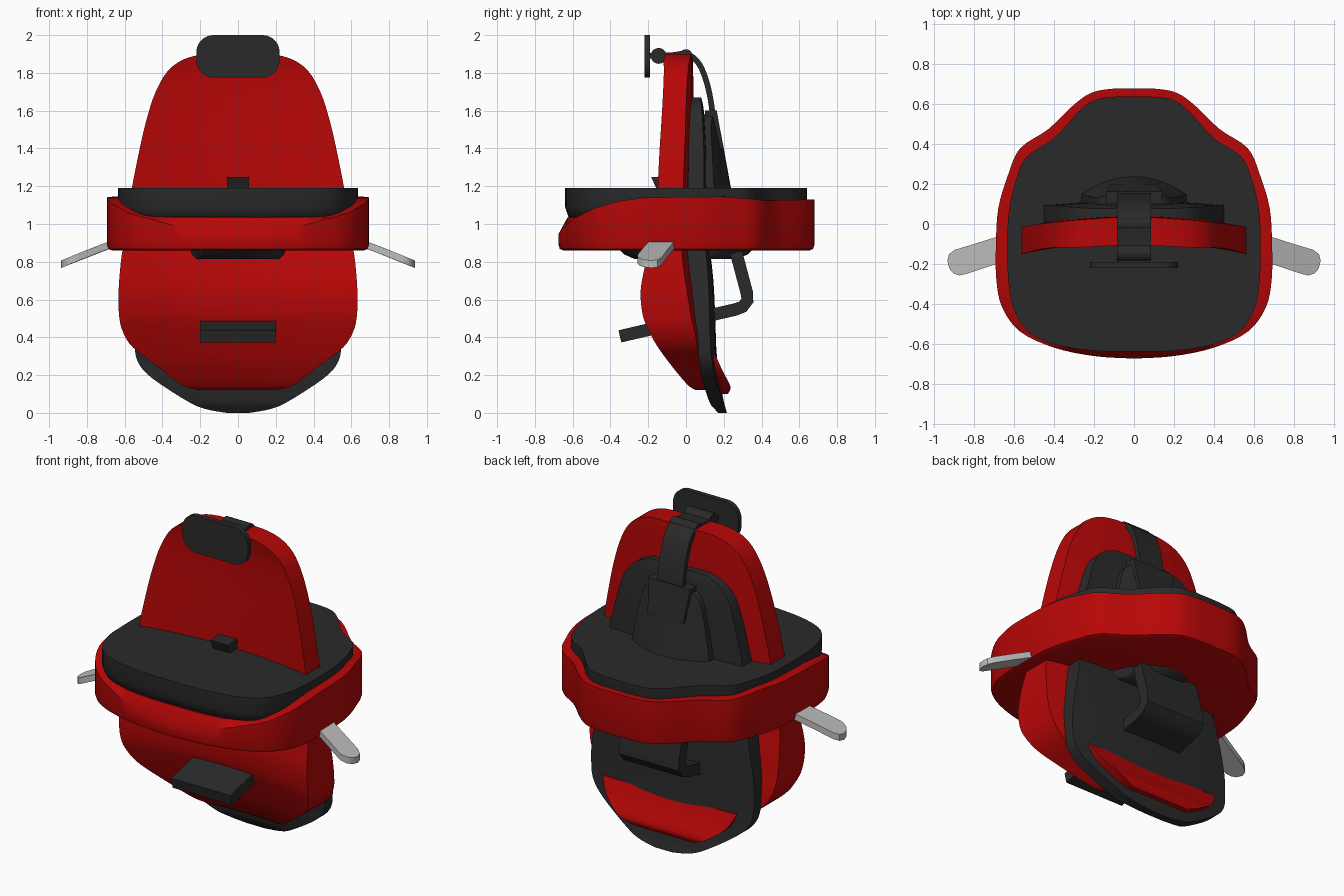
import bpy, bmesh, math
from mathutils import Vector

cube = bpy.data.objects.get("Cube")
if cube:
    bpy.data.objects.remove(cube, do_unlink=True)


def material(name, colour):
    m = bpy.data.materials.new(name)
    m.use_nodes = True
    m.diffuse_color = (*colour, 1)
    m.node_tree.nodes["Principled BSDF"].inputs["Base Color"].default_value = (*colour, 1)
    return m


RED = material("red", (0.48, 0.002, 0.002))
BLACK = material("charcoal", (0.023, 0.023, 0.023))
GREY = material("light grey", (0.5, 0.5, 0.5))


def smooth_path(points, steps=4):
    """Catmull-Rom curve through tuples of any length."""
    p = [Vector(q) for q in points]
    p = [2 * p[0] - p[1]] + p + [2 * p[-1] - p[-2]]
    out = []
    for a, b, c, d in zip(p, p[1:], p[2:], p[3:]):
        for i in range(steps):
            t = i / steps
            out.append(0.5 * (2 * b + (c - a) * t + (2 * a - 5 * b + 4 * c - d) * t ** 2
                              + (3 * b - a - 3 * c + d) * t ** 3))
    return out + [p[-2]]


def loft(name, rings, mat, angle=35):
    """Skin closed rings of equal length and cap both ends."""
    bm = bmesh.new()
    loops = [[bm.verts.new(v) for v in ring] for ring in rings]
    n = len(loops[0])
    for a, b in zip(loops, loops[1:]):
        for i in range(n):
            j = (i + 1) % n
            bm.faces.new((a[i], a[j], b[j], b[i]))
    bm.faces.new(loops[0][::-1])
    bm.faces.new(loops[-1])
    bmesh.ops.recalc_face_normals(bm, faces=bm.faces)
    mesh = bpy.data.meshes.new(name)
    bm.to_mesh(mesh)
    bm.free()
    ob = bpy.data.objects.new(name, mesh)
    bpy.context.collection.objects.link(ob)
    mesh.materials.append(mat)
    bpy.ops.object.select_all(action='DESELECT')
    ob.select_set(True)
    bpy.context.view_layer.objects.active = ob
    bpy.ops.object.shade_smooth_by_angle(angle=math.radians(angle))
    return ob


def slab(name, rows, mat, bend=0, smooth=True, columns=12):
    """Padded panel: rows of (z, half width, front y, back y), curved in plan."""
    rings = []
    for z, w, front, back in (smooth_path(rows) if smooth else rows):
        xs = [w * (2 * i / columns - 1) for i in range(columns + 1)]
        rings.append([(x, front + bend * x * x, z) for x in xs]
                     + [(x, back + bend * x * x, z) for x in reversed(xs)])
    return loft(name, rings, mat)


def ribbon(name, path, half_width, thick, mat):
    """Flat bar swept along a path of (y, z)."""
    rings = []
    for i, p in enumerate(path):
        p = Vector(p)
        prev, nxt = Vector(path[max(i - 1, 0)]), Vector(path[min(i + 1, len(path) - 1)])
        d = (nxt - prev).normalized()
        n = Vector((-d.y, d.x)) * thick / 2
        a, b = p + n, p - n
        rings.append([(-half_width, *a), (half_width, *a), (half_width, *b), (-half_width, *b)])
    return loft(name, rings, mat)


def outline(half):
    """Mirror a smoothed half outline that runs from back to front."""
    right = [tuple(p) for p in smooth_path(half)]
    return right + [(-x, y) for x, y in right[-2:0:-1]]


def rim_height(y):
    stops = [(-0.68, 0.94), (-0.65, 0.98), (-0.6, 1.025), (-0.48, 1.085), (-0.36, 1.12),
             (-0.22, 1.14), (0.2, 1.145), (0.42, 1.125), (0.7, 1.13)]
    for (a, za), (b, zb) in zip(stops, stops[1:]):
        if y <= b:
            return za + (zb - za) * (y - a) / (b - a)
    return stops[-1][1]


# Seat base and cushion share matching outlines
outer = outline([(0, .68), (.12, .677), (.22, .655), (.31, .59), (.43, .475), (.57, .38), (.63, .25),
                 (.68, .08), (.692, -.1), (.69, -.28), (.66, -.42), (.57, -.54), (.4, -.62),
                 (.2, -.662), (0, -.675)])
inner = outline([(0, .64), (.11, .637), (.2, .62), (.28, .56), (.4, .43), (.535, .34), (.585, .24),
                 (.625, .08), (.635, -.1), (.63, -.28), (.605, -.42), (.53, -.54), (.39, -.605),
                 (.2, -.635), (0, -.64)])
loft("seat_base", [
    [(x * .96, y * .96, .86) for x, y in outer],
    [(x * .99, y * .99, .868) for x, y in outer],
    [(x, y, .89) for x, y in outer],
    [(x, y, rim_height(y)) for x, y in outer],
    [(x * .98, y * .98, max(rim_height(y), 1.035)) for x, y in inner]], RED)
loft("seat_cushion", [
    [(x * .94, y * .94, 1.02) for x, y in inner],
    [(x * .975, y * .975, 1.04) for x, y in inner],
    [(x, y, 1.09) for x, y in inner],
    [(x, y, 1.19) for x, y in inner]], BLACK)

# Backrest and the shells behind it
slab("backrest", [(1.1, .572, -.09, .045), (1.2, .56, -.09, .045), (1.4, .52, -.088, .045),
                  (1.55, .485, -.085, .043), (1.69, .44, -.085, .04), (1.8, .38, -.09, .038),
                  (1.86, .31, -.1, .036), (1.89, .23, -.105, .034), (1.9, .15, -.107, .034)],
     RED, bend=-.19)
slab("back_shell", [(1.15, .46, .03, .115), (1.4, .4, .03, .11), (1.55, .35, .02, .1),
                    (1.63, .28, .02, .09), (1.67, .19, .02, .08)], BLACK, bend=-.1)
slab("back_spine", [(1.15, .27, .06, .245), (1.4, .22, .06, .2), (1.53, .18, .06, .175),
                    (1.58, .12, .06, .165)], BLACK, bend=-1.3)
slab("strap_buckle", [(1.4, .12, .1, .198), (1.6, .14, .1, .163)], BLACK, smooth=False, columns=1)
slab("seat_catch", [(1.15, .055, -.14, -.05), (1.25, .06, -.185, -.05)], BLACK,
     smooth=False, columns=1)

# Headrest, its strap and pivots
ribbon("headrest_strap", [tuple(p) for p in smooth_path(
    [(.15, 1.5), (.13, 1.66), (.1, 1.78), (.06, 1.86), (0, 1.9), (-.08, 1.893), (-.2, 1.89)])],
    .085, .03, BLACK)
for label, y, r in (("front", -.145, .042), ("rear", 0, .035)):
    circle = [(y + r * math.cos(a * math.tau / 20), 1.89 + r * math.sin(a * math.tau / 20))
              for a in range(20)]
    loft(label + "_pivot", [[(x, *p) for p in circle] for x in (-.085, .085)], BLACK)
plate = []
for cx, cz, start in ((.13, 1.91, 0), (-.13, 1.91, 90), (-.13, 1.865, 180), (.13, 1.865, 270)):
    for i in range(9):
        a = math.radians(start + i * 90 / 8)
        plate.append((cx + .09 * math.cos(a), cz + .09 * math.sin(a)))
loft("headrest_pad", [[(x, y, z) for x, z in plate] for y in (-.22, -.19)], BLACK)

# Lower leg guard, hollowed towards the middle
slab("leg_guard", [(.9, .605, -.11, .05), (.8, .62, -.135, .06), (.65, .632, -.16, .085),
                   (.52, .63, -.15, .105), (.43, .61, -.12, .12), (.345, .555, -.085, .125),
                   (.25, .43, -.04, .12), (.15, .3, .025, .115), (.12, .2, .06, .11)],
     RED, bend=-.2)
slab("rear_panel", [(.88, .47, .01, .125), (.7, .51, .03, .145), (.5, .545, .07, .155),
                    (.35, .547, .09, .16), (.26, .525, .1, .168), (.18, .45, .105, .178),
                    (.06, .265, .13, .2), (.02, .17, .155, .211), (0, .06, .17, .216)],
     BLACK, bend=-.1)
slab("rear_pad", [(.31, .45, .1, .155), (.22, .4, .12, .195), (.14, .29, .14, .235),
                  (.1, .2, .16, .222)], RED)

# Footrest bar that passes through and rises to the seat, and its swivel mount
ribbon("footrest_bar", [(-.35, .405), (.12, .515), (.26, .547), (.3, .562), (.325, .595),
                        (.322, .635), (.265, .85)], .2, .066, BLACK)
ring = [(math.cos(i * math.tau / 32), math.sin(i * math.tau / 32)) for i in range(32)]
loft("swivel_mount", [[(.27 * x * s, .365 * y * t, z) for x, y in ring]
                      for s, t, z in ((.95, .75, .815), (1, .9, .84), (1, 1, .875))], BLACK)

# Side arms, sloping down and outward
arm = [(.6, -.04), (.69, -.065), (.8, -.1), (.9, -.13), (.928, -.152), (.936, -.185),
       (.925, -.225), (.905, -.247), (.875, -.258), (.84, -.25), (.69, -.2), (.6, -.18)]
for label, side in (("left", 1), ("right", -1)):
    loft(label + "_arm", [
        [(side * x, y, .9 - .4 * (x - .69) - .1 * (x - .69) * (x - .93) + dz) for x, y in arm]
        for dz in (-.034, .005)], GREY)
